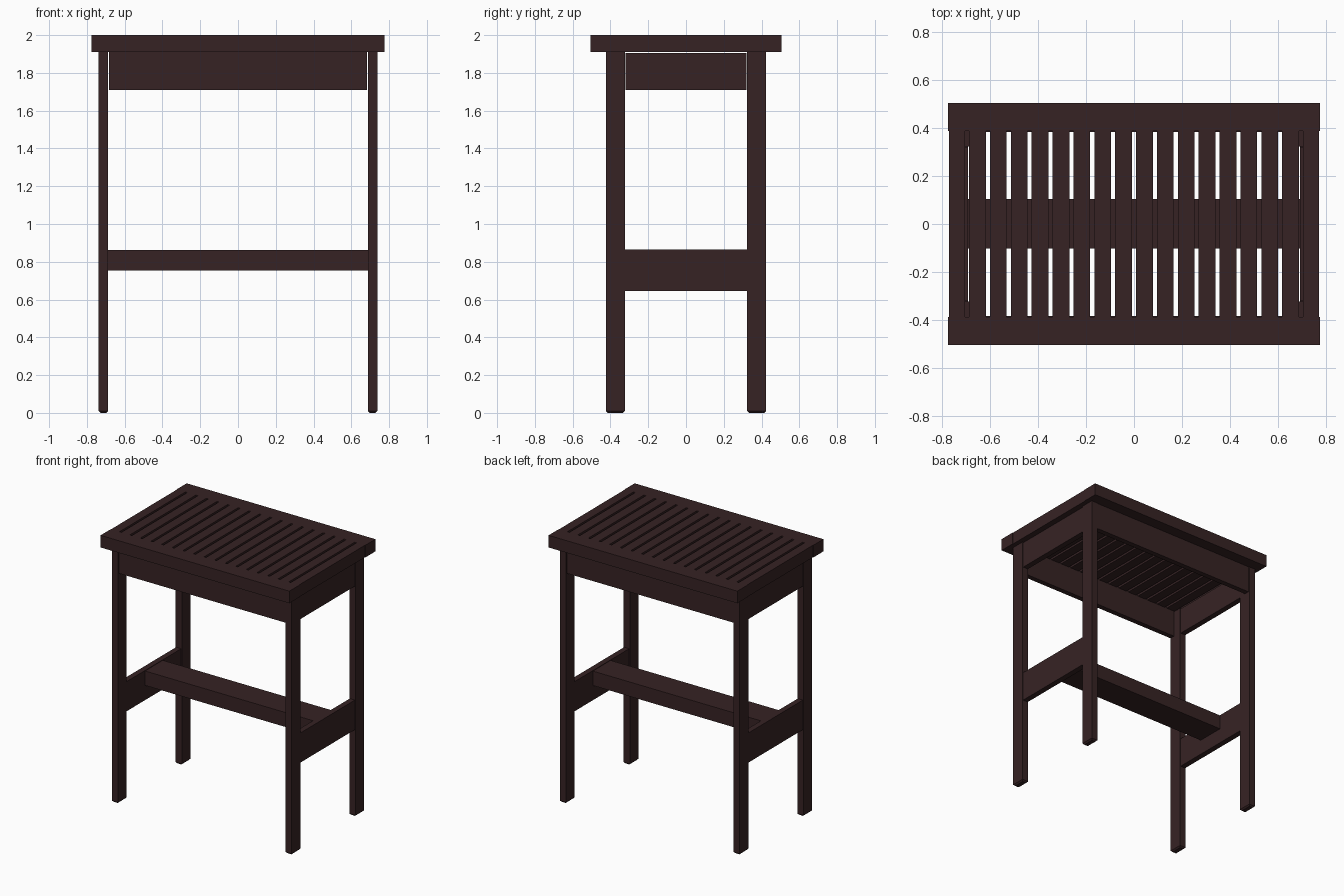
import bpy, bmesh

if "Cube" in bpy.data.objects:
    bpy.data.objects.remove(bpy.data.objects["Cube"])

wood = bpy.data.materials.new("dark brown wood")
wood.diffuse_color = (0.037, 0.0165, 0.0175, 1)
wood.use_nodes = True
wood.node_tree.nodes["Principled BSDF"].inputs["Base Color"].default_value = wood.diffuse_color


def box(name, x0, x1, y0, y1, z0, z1, foot=0.0):
    """Box from its limits; foot chamfers the bottom edges."""
    bm = bmesh.new()
    bmesh.ops.create_cube(bm, size=1)
    for v in bm.verts:
        v.co.x = x0 if v.co.x < 0 else x1
        v.co.y = y0 if v.co.y < 0 else y1
        v.co.z = z0 if v.co.z < 0 else z1
    if foot:
        edges = [e for e in bm.edges if all(v.co.z < z0 + 1e-4 for v in e.verts)]
        bmesh.ops.bevel(bm, geom=edges, offset=foot, segments=1, affect='EDGES')
    me = bpy.data.meshes.new(name)
    bm.to_mesh(me)
    bm.free()
    me.materials.append(wood)
    ob = bpy.data.objects.new(name, me)
    bpy.context.collection.objects.link(ob)
    return ob


def mirrored(name, axis, lo, hi, side):
    """Limits mirrored to the chosen side."""
    return (lo, hi) if side > 0 else (-hi, -lo)


TOP, UNDER, APRON = 2.0, 1.91, 1.71

for s, label in ((-1, "front"), (1, "back")):
    # long top rails and the aprons under them
    y = mirrored(label, 'y', 0.387, 0.505, s)
    box(label + "_top_rail", -0.775, 0.775, *y, UNDER, TOP)
    y = mirrored(label, 'y', 0.383, 0.421, s)
    box(label + "_apron", -0.683, 0.683, *y, APRON, UNDER)
    # legs
    for t, side in ((-1, "left"), (1, "right")):
        x = mirrored(side, 'x', 0.688, 0.738, t)
        y = mirrored(label, 'y', 0.323, 0.424, s)
        box(f"{label}_{side}_leg", *x, *y, 0, UNDER, 0.01)

for t, side in ((-1, "left"), (1, "right")):
    # end boards of the top, side aprons and side stretchers
    x = mirrored(side, 'x', 0.704, 0.772, t)
    box(side + "_end_board", *x, -0.387, 0.387, UNDER, TOP)
    x = mirrored(side, 'x', 0.692, 0.734, t)
    box(side + "_apron", *x, -0.321, 0.321, APRON, UNDER - 0.005)
    box(side + "_stretcher", *x, -0.322, 0.322, 0.645, 0.865)

# centre footrest between the side stretchers
box("centre_stretcher", -0.691, 0.691, -0.103, 0.105, 0.755, 0.862)

# slats of the top
PITCH = 0.087
for i in range(16):
    c = (i - 7.5) * PITCH
    box(f"top_slat_{i + 1}", c - 0.035, c + 0.035, -0.387, 0.387, UNDER, TOP)
